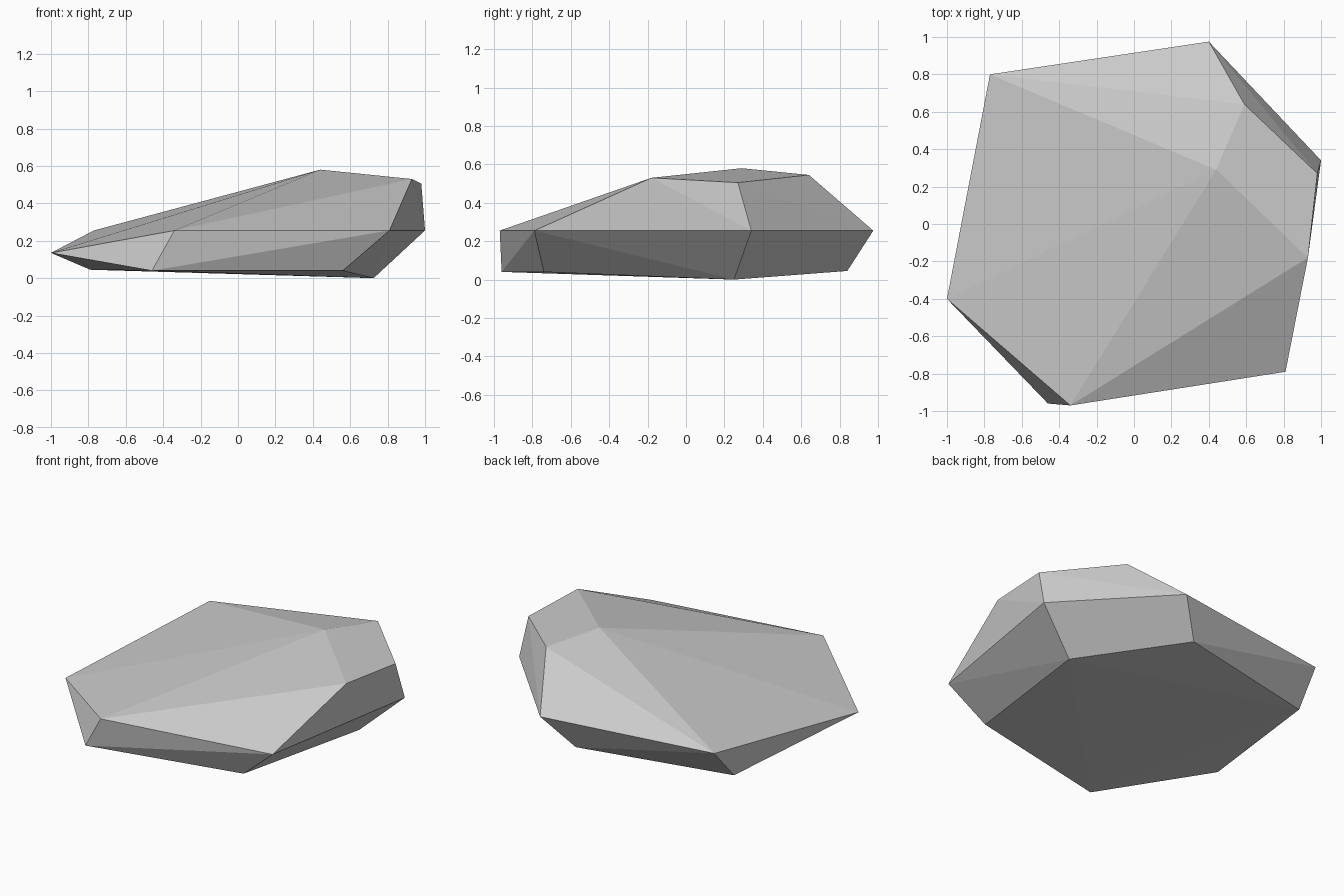
import bpy
import bmesh

cube = bpy.data.objects.get("Cube")
if cube:
    bpy.data.objects.remove(cube, do_unlink=True)

# Corner points of the faceted rock, layer by layer
crown = [(0.44, 0.29, 0.58), (0.59, 0.64, 0.545), (0.98, 0.27, 0.505), (0.93, -0.18, 0.53)]
girdle = [(x, y, 0.255) for x, y in
          [(-0.77, 0.80), (0.40, 0.975), (1.0, 0.34), (0.81, -0.79), (-0.34, -0.97)]]
tip = [(-1.0, -0.40, 0.135)]
base = [(-0.79, 0.62, 0.045), (0.23, 0.84, 0.045), (0.725, 0.25, 0.0),
        (0.56, -0.74, 0.04), (-0.46, -0.96, 0.04)]

# Wrap the corners in a convex skin
bm = bmesh.new()
for point in crown + girdle + tip + base:
    bm.verts.new(point)
bmesh.ops.convex_hull(bm, input=bm.verts[:])
bmesh.ops.dissolve_limit(bm, angle_limit=0.02, verts=bm.verts[:], edges=bm.edges[:])
bmesh.ops.recalc_face_normals(bm, faces=bm.faces[:])

mesh = bpy.data.meshes.new("rock")
bm.to_mesh(mesh)
bm.free()
rock = bpy.data.objects.new("rock", mesh)
bpy.context.collection.objects.link(rock)

# Pale grey stone
stone = bpy.data.materials.new("pale grey stone")
stone.use_nodes = True
colour = (0.6, 0.6, 0.6, 1.0)
stone.diffuse_color = colour
shader = next(n for n in stone.node_tree.nodes if n.type == 'BSDF_PRINCIPLED')
shader.inputs["Base Color"].default_value = colour
mesh.materials.append(stone)
